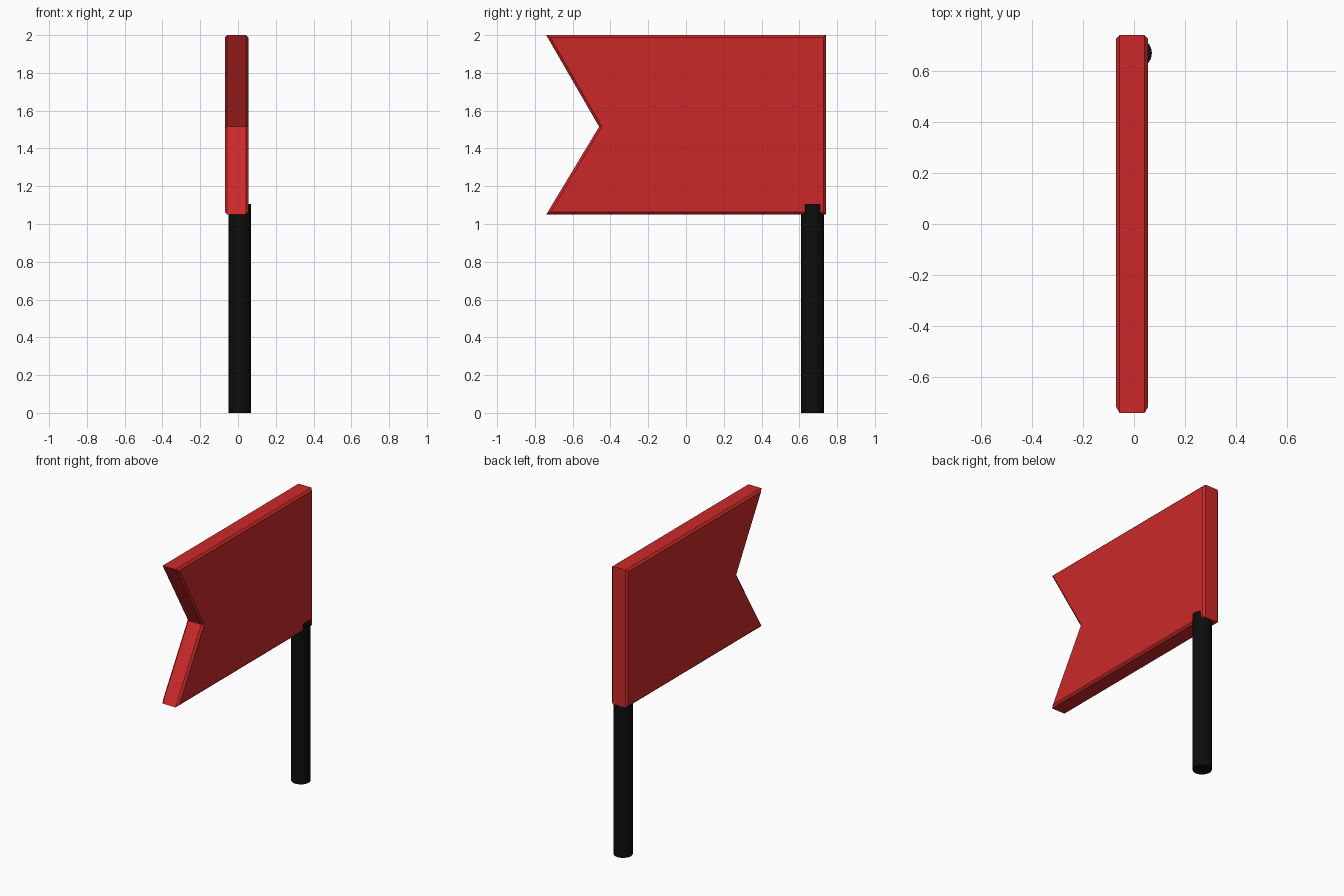
import bpy, bmesh, math

if "Cube" in bpy.data.objects:
    bpy.data.objects.remove(bpy.data.objects["Cube"])


def material(name, color):
    m = bpy.data.materials.new(name)
    m.diffuse_color = (*color, 1)
    m.use_nodes = True
    m.node_tree.nodes["Principled BSDF"].inputs["Base Color"].default_value = m.diffuse_color
    return m


red = material("red", (0.6, 0.022, 0.022))
black = material("black", (0.004, 0.004, 0.004))

# flag: swallow-tail outline in the YZ plane, extruded along x, rims bevelled
outline = [(-0.74, 1.05), (0.74, 1.05), (0.74, 2.0), (-0.74, 2.0), (-0.46, 1.515)]
X0, X1 = -0.07, 0.055
bm = bmesh.new()
face = bm.faces.new([bm.verts.new((X0, y, z)) for y, z in outline])
ext = bmesh.ops.extrude_face_region(bm, geom=[face])
for v in ext["geom"]:
    if isinstance(v, bmesh.types.BMVert):
        v.co.x = X1
bmesh.ops.recalc_face_normals(bm, faces=bm.faces[:])
rims = [e for e in bm.edges if abs(e.verts[0].co.x - e.verts[1].co.x) < 1e-5]
bmesh.ops.bevel(bm, geom=rims, offset=0.013, offset_type='OFFSET', segments=1,
                profile=0.5, affect='EDGES')
bmesh.ops.recalc_face_normals(bm, faces=bm.faces[:])
mesh = bpy.data.meshes.new("flag")
bm.to_mesh(mesh)
bm.free()
flag = bpy.data.objects.new("flag", mesh)
bpy.context.collection.objects.link(flag)
mesh.materials.append(red)

# pole: round post whose top end bites into the flag
bpy.ops.mesh.primitive_cylinder_add(vertices=32, radius=0.06, depth=1.105,
                                    location=(0.01, 0.67, 0.5525))
pole = bpy.context.object
pole.name = "pole"
pole.data.materials.append(black)
bpy.ops.object.shade_smooth_by_angle(angle=math.radians(30))
